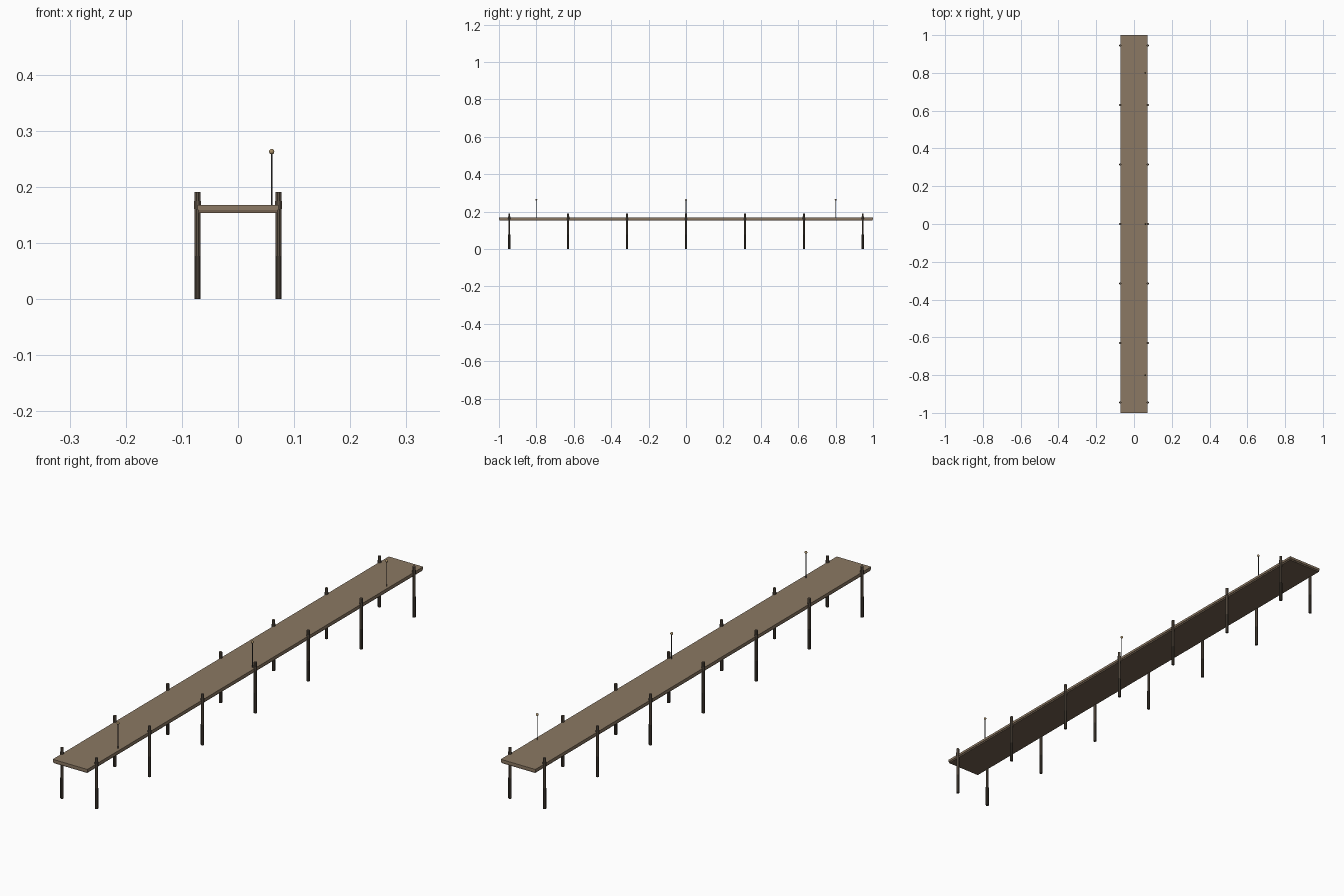
import bpy, math

if "Cube" in bpy.data.objects:
    bpy.data.objects.remove(bpy.data.objects["Cube"])


def material(name, rgb):
    m = bpy.data.materials.new(name)
    m.diffuse_color = (*rgb, 1)
    m.use_nodes = True
    m.node_tree.nodes["Principled BSDF"].inputs["Base Color"].default_value = m.diffuse_color
    return m


deck_wood = material("deck_wood", (0.26, 0.19, 0.125))
beam_wood = material("beam_wood", (0.17, 0.12, 0.08))
post_wood = material("post_wood", (0.12, 0.092, 0.066))
wet_wood = material("wet_wood", (0.06, 0.048, 0.035))
iron = material("dark_iron", (0.06, 0.06, 0.06))
glass = material("warm_glass", (0.40, 0.28, 0.14))


def finish(name, mat, smooth=False):
    o = bpy.context.object
    o.name = name
    o.data.materials.append(mat)
    if smooth:
        bpy.ops.object.shade_smooth_by_angle(angle=math.radians(40))
    return o


def box(name, x, y, z0, z1, w, l, mat):
    bpy.ops.mesh.primitive_cube_add(size=1, location=(x, y, (z0 + z1) / 2))
    o = bpy.context.object
    o.scale = (w, l, z1 - z0)
    bpy.ops.object.transform_apply(location=False, rotation=False, scale=True)
    return finish(name, mat)


def cylinder(name, x, y, z0, z1, r, mat, sides=8):
    bpy.ops.mesh.primitive_cylinder_add(vertices=sides, radius=r, depth=z1 - z0,
                                        location=(x, y, (z0 + z1) / 2),
                                        rotation=(0, 0, math.pi / sides))
    return finish(name, mat)


# Walkway: planked top over a slightly narrower frame
box("deck", 0, 0, 0.159, 0.168, 0.144, 2.0, deck_wood)
box("deck_frame", 0, 0, 0.1535, 0.159, 0.140, 1.996, beam_wood)

# Seven pairs of posts, darker at the waterline, with a collar at deck height
for i in range(7):
    y = (i - 3) * 0.315
    for side, s in (("left", -1), ("right", 1)):
        x = s * 0.0722
        cylinder(f"{side}_post_{i}", x, y, 0.077, 0.191, 0.0057, post_wood)
        cylinder(f"{side}_post_foot_{i}", x, y, 0.0, 0.077, 0.006, wet_wood)
        cylinder(f"{side}_post_collar_{i}", x, y, 0.161, 0.175, 0.0066, post_wood)

# Three lamps along the right edge
for i, y in enumerate((-0.8, 0, 0.8)):
    cylinder(f"lamp_pole_{i}", 0.06, y, 0.166, 0.26, 0.0016, iron, 6)
    bpy.ops.mesh.primitive_uv_sphere_add(segments=10, ring_count=6, radius=0.005,
                                         location=(0.06, y, 0.263))
    finish(f"lamp_globe_{i}", glass, True)
